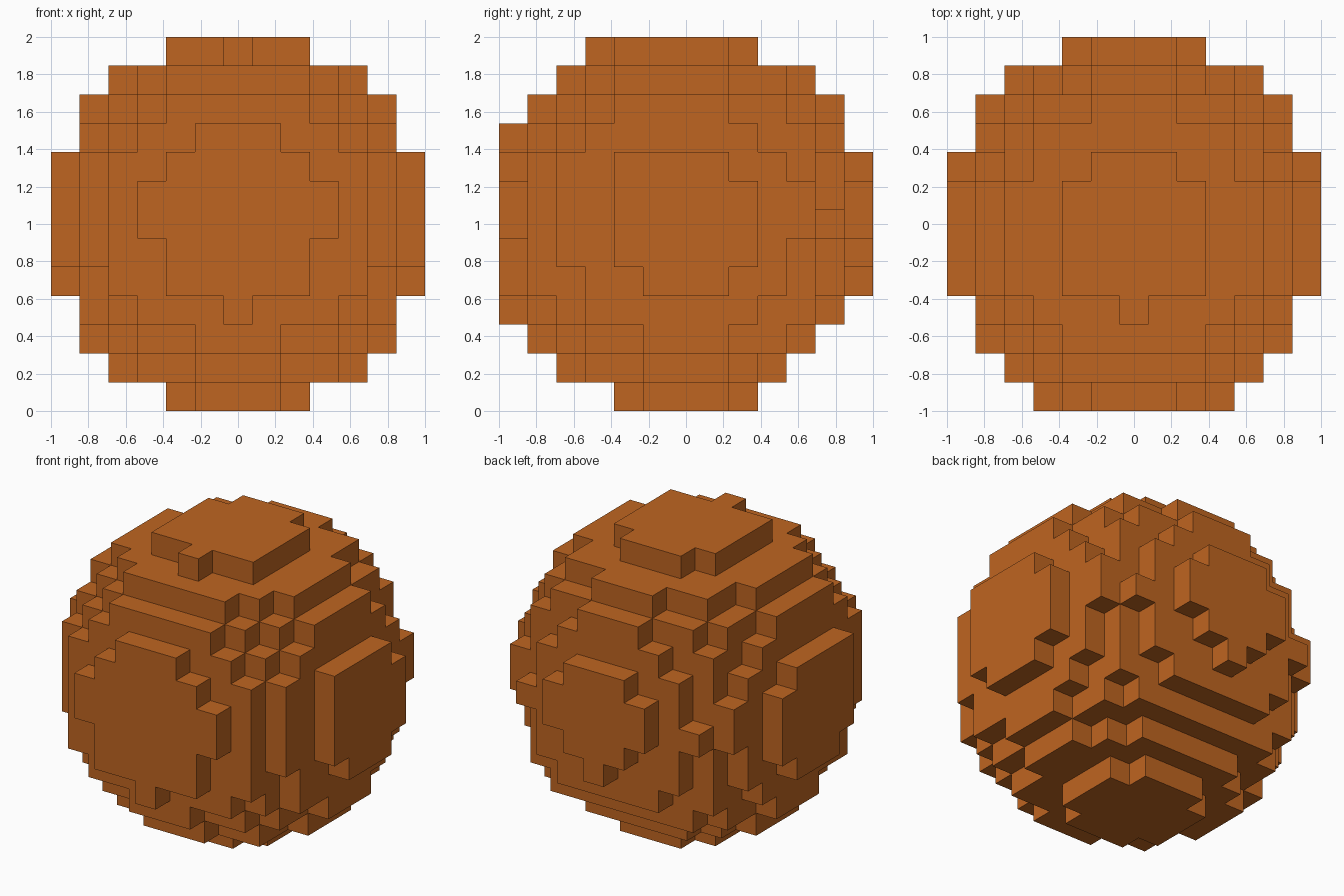
import bpy
import bmesh
from itertools import product
from mathutils import Vector

if "Cube" in bpy.data.objects:
    bpy.data.objects.remove(bpy.data.objects["Cube"])

HALF = 6                              # blocks each side of the middle block
SIZE = 2 / (2 * HALF + 1)             # edge length of one block
CENTRE = Vector((0, -0.2, 0.1))       # ball centre, in blocks
RADIUS_SQUARED = 43.64

# Flat orange material
orange = bpy.data.materials.new("burnt_orange")
orange.use_nodes = True
colour = (0.52, 0.13, 0.015, 1)
orange.diffuse_color = colour
shader = orange.node_tree.nodes["Principled BSDF"]
shader.inputs["Base Color"].default_value = colour
shader.inputs["Roughness"].default_value = 0.9


def filled(cell):
    return (Vector(cell) - CENTRE).length_squared <= RADIUS_SQUARED


def add_side(bm, cell, axis, sign):
    """Add the square on one side of a block, wound to face outwards."""
    normal, u = Vector(), Vector()
    normal[axis] = sign
    u[(axis + 1) % 3] = 1
    v = normal.cross(u)
    middle = Vector(cell) + normal / 2
    corners = [middle + (a * u + b * v) / 2
               for a, b in ((-1, -1), (1, -1), (1, 1), (-1, 1))]
    bm.faces.new([bm.verts.new(c * SIZE + Vector((0, 0, 1))) for c in corners])


# Block ball: only the exposed sides of the blocks
bm = bmesh.new()
span = range(-HALF, HALF + 1)
for cell in product(span, repeat=3):
    if not filled(cell):
        continue
    for axis, sign in product(range(3), (-1, 1)):
        neighbour = Vector(cell)
        neighbour[axis] += sign
        if not filled(neighbour):
            add_side(bm, cell, axis, sign)
bmesh.ops.remove_doubles(bm, verts=bm.verts, dist=SIZE / 100)

mesh = bpy.data.meshes.new("block_ball")
bm.to_mesh(mesh)
bm.free()
mesh.materials.append(orange)
ball = bpy.data.objects.new("block_ball", mesh)
bpy.context.collection.objects.link(ball)
